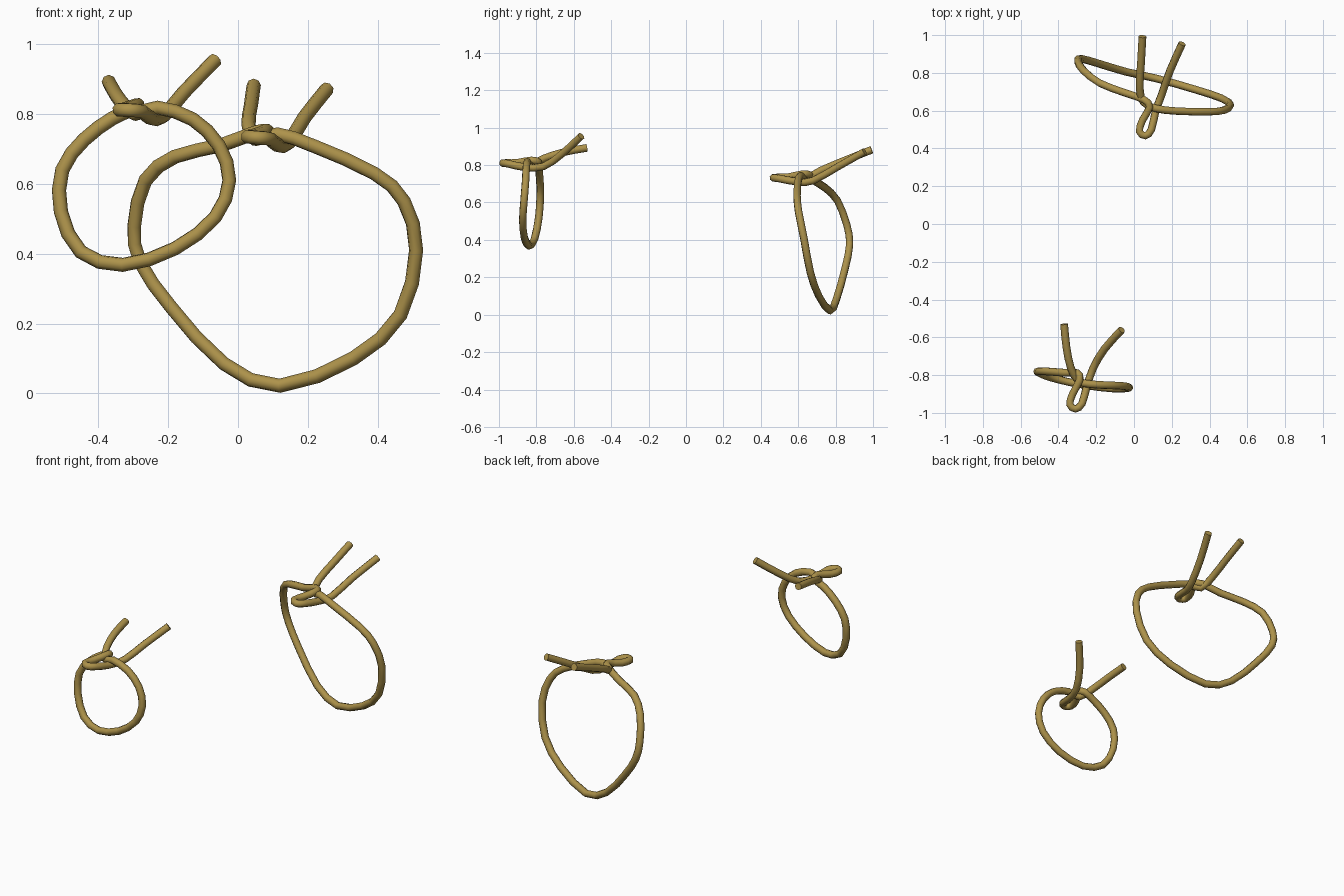
import bpy
from mathutils import Vector

RADIUS = 0.0205

mat = bpy.data.materials.new("straw_rope")
mat.diffuse_color = (0.42, 0.29, 0.07, 1)


def smooth_path(points, steps=2):
    """Catmull-Rom curve through the given points."""
    p = [Vector(q) for q in points]
    p = [2 * p[0] - p[1]] + p + [2 * p[-1] - p[-2]]
    out = []
    for i in range(1, len(p) - 2):
        a, b, c, d = p[i - 1:i + 3]
        for s in range(steps):
            t = s / steps
            out.append(0.5 * (2 * b + (c - a) * t + (2 * a - 5 * b + 4 * c - d) * t * t
                              + (3 * b - a - 3 * c + d) * t ** 3))
    return out + [p[-2]]


def rope(name, points):
    """Eight-sided capped tube along a smooth path."""
    path = smooth_path(points)
    curve = bpy.data.curves.new(name, 'CURVE')
    curve.dimensions = '3D'
    curve.bevel_depth = RADIUS
    curve.bevel_resolution = 2
    curve.use_fill_caps = True
    spline = curve.splines.new('POLY')
    spline.points.add(len(path) - 1)
    for pt, co in zip(spline.points, path):
        pt.co = (*co, 1)
    obj = bpy.data.objects.new(name, curve)
    bpy.context.collection.objects.link(obj)
    bpy.ops.object.select_all(action='DESELECT')
    obj.select_set(True)
    bpy.context.view_layer.objects.active = obj
    bpy.ops.object.convert(target='MESH')
    obj = bpy.context.object
    obj.data.materials.clear()
    obj.data.materials.append(mat)
    bpy.ops.object.shade_smooth_by_angle(angle=0.9)


# Large loop: left tail, knot, ring, bight, right tail
rope("large_rope_loop", [
    (0.045, 0.993, 0.882), (0.037, 0.85, 0.825), (0.03, 0.72, 0.77), (0.05, 0.645, 0.728),
    (0.115, 0.612, 0.742), (0.22, 0.598, 0.707), (0.39, 0.594, 0.63), (0.475, 0.602, 0.55),
    (0.51, 0.63, 0.41), (0.465, 0.665, 0.225), (0.33, 0.71, 0.10), (0.12, 0.77, 0.022),
    (-0.04, 0.805, 0.085), (-0.19, 0.85, 0.245), (-0.28, 0.875, 0.375), (-0.297, 0.86, 0.48),
    (-0.265, 0.81, 0.61), (-0.18, 0.745, 0.678), (-0.05, 0.695, 0.71), (0.05, 0.66, 0.747),
    (0.083, 0.62, 0.752), (0.045, 0.55, 0.737), (0.028, 0.49, 0.735), (0.06, 0.467, 0.732),
    (0.092, 0.50, 0.728), (0.115, 0.60, 0.71), (0.145, 0.68, 0.717), (0.19, 0.81, 0.79),
    (0.255, 0.955, 0.872),
])

# Small loop: left tail, knot, ring, bight, right tail
rope("small_rope_loop", [
    (-0.37, -0.53, 0.892), (-0.358, -0.65, 0.87), (-0.335, -0.76, 0.835), (-0.295, -0.83, 0.80),
    (-0.23, -0.848, 0.818), (-0.13, -0.854, 0.785), (-0.055, -0.858, 0.71), (-0.025, -0.866, 0.61),
    (-0.065, -0.873, 0.505), (-0.18, -0.865, 0.415), (-0.33, -0.84, 0.368), (-0.45, -0.81, 0.405),
    (-0.507, -0.787, 0.52), (-0.503, -0.779, 0.64), (-0.44, -0.782, 0.727), (-0.36, -0.788, 0.787),
    (-0.30, -0.789, 0.815), (-0.287, -0.825, 0.826), (-0.325, -0.90, 0.813), (-0.34, -0.955, 0.812),
    (-0.31, -0.979, 0.811), (-0.275, -0.95, 0.807), (-0.25, -0.86, 0.788), (-0.215, -0.76, 0.793),
    (-0.155, -0.66, 0.862), (-0.065, -0.56, 0.955),
])
